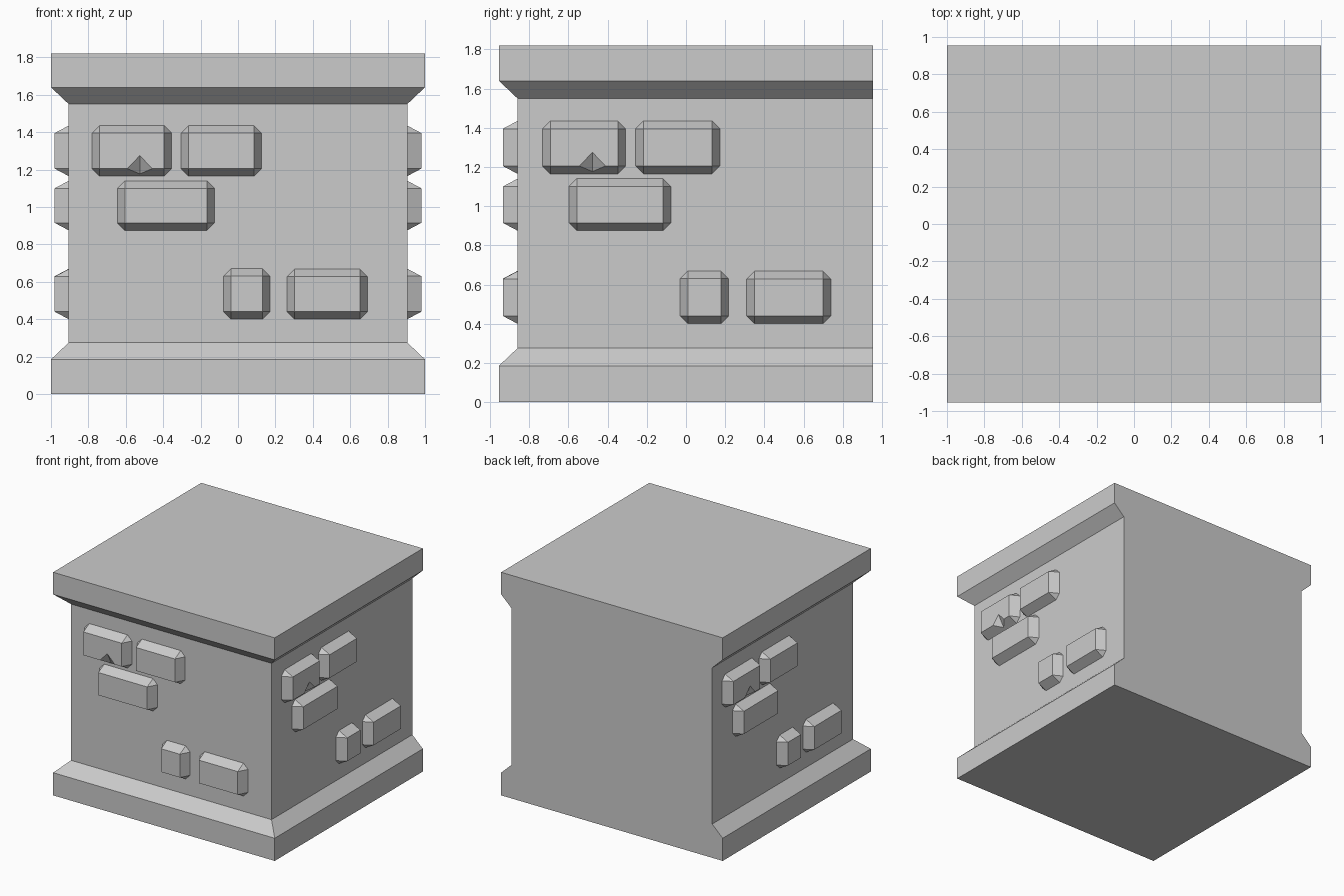
import bpy, bmesh
from math import radians

if "Cube" in bpy.data.objects:
    bpy.data.objects.remove(bpy.data.objects["Cube"])


def add_mesh(name, bm):
    bmesh.ops.recalc_face_normals(bm, faces=bm.faces)
    me = bpy.data.meshes.new(name)
    bm.to_mesh(me)
    bm.free()
    return me


def add_object(name, me):
    ob = bpy.data.objects.new(name, me)
    bpy.context.collection.objects.link(ob)
    return ob


def hull(name, points):
    bm = bmesh.new()
    for p in points:
        bm.verts.new(p)
    bmesh.ops.convex_hull(bm, input=bm.verts)
    bmesh.ops.dissolve_limit(bm, angle_limit=0.01, verts=bm.verts, edges=bm.edges)
    return add_mesh(name, bm)


# Wall block: moulded base and cap on three sides, flat back
bm = bmesh.new()
rings = []
for inset, z in [(0, 0), (0, .185), (.095, .275), (.095, 1.55), (0, 1.64), (0, 1.82)]:
    x, y = 1 - inset, -.955 + inset
    rings.append([bm.verts.new(p) for p in
                  [(-x, y, z), (x, y, z), (x, .955, z), (-x, .955, z)]])
for a, b in zip(rings, rings[1:]):
    for i in range(4):
        j = (i + 1) % 4
        bm.faces.new([a[i], a[j], b[j], b[i]])
bm.faces.new(rings[0][::-1])
bm.faces.new(rings[-1])
add_object("wall_block", add_mesh("wall_block", bm))


# Bevelled brick rising from the wall plane (local -y is outward)
def brick_mesh(x0, x1, z0, z1, w=.04, d=.075):
    pts = []
    for x, xi in ((x0, x0 + w), (x1, x1 - w)):
        for z, zi in ((z0, z0 + w), (z1, z1 - w)):
            pts.append((xi, -d, zi))
            for y in (0, .03):
                pts += [(x, y, zi), (xi, y, z)]
    return hull("brick", pts)


bricks = [brick_mesh(*b) for b in [
    (-.78, -.355, 1.165, 1.435),
    (-.305, .125, 1.165, 1.435),
    (-.645, -.125, .875, 1.14),
    (-.078, .17, .40, .67),
    (.262, .692, .40, .668)]]

# Chip carved from the lower edge of the first brick
chip = add_object("chip_cutter", hull("chip", [
    (-.525, -.075, 1.275), (-.597, -.077, 1.203), (-.453, -.077, 1.203),
    (-.525, -.022, 1.177), (-.525, -.13, 1.17)]))
chip.hide_render = True
chipped = add_object("chipped_brick", bricks[0])
mod = chipped.modifiers.new("chip", 'BOOLEAN')
mod.operation = 'DIFFERENCE'
mod.solver = 'EXACT'
mod.object = chip
deps = bpy.context.evaluated_depsgraph_get()
bricks[0] = bpy.data.meshes.new_from_object(chipped.evaluated_get(deps))
for ob in (chipped, chip):
    bpy.data.objects.remove(ob)

# Same brick pattern on the front, right and left faces
for side, loc, turn in [("front", (0, -.86, 0), 0),
                        ("right", (.905, .0475, 0), 90),
                        ("left", (-.905, .0475, 0), -90)]:
    for i, me in enumerate(bricks):
        ob = add_object(f"{side}_brick_{i + 1}", me)
        ob.location = loc
        ob.rotation_euler.z = radians(turn)
